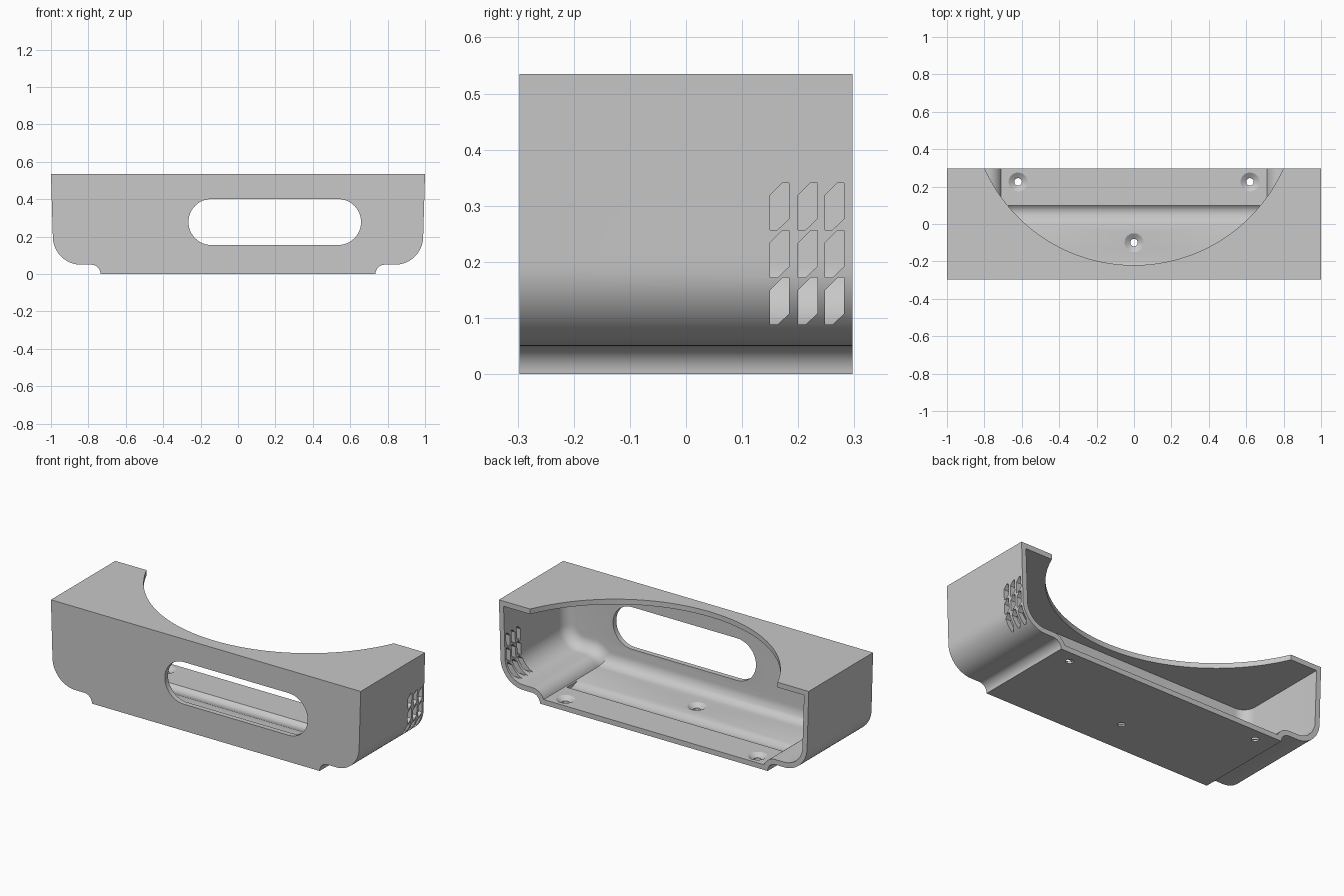
import bpy, bmesh
from math import sin, cos, pi, asin, radians

if "Cube" in bpy.data.objects:
    bpy.data.objects.remove(bpy.data.objects["Cube"])

HEIGHT, HALF_DEPTH, WALL, FILLET = 0.535, 0.297, 0.03, 0.07

grey = bpy.data.materials.new("plain grey")
grey.use_nodes = True
grey.diffuse_color = (0.58, 0.58, 0.58, 1)
grey.node_tree.nodes["Principled BSDF"].inputs["Base Color"].default_value = grey.diffuse_color


def loft(name, sections):
    """Closed solid through matching loops of points."""
    bm = bmesh.new()
    rings = [[bm.verts.new(p) for p in s] for s in sections]
    n = len(rings[0])
    for a, b in zip(rings, rings[1:]):
        for i in range(n):
            j = (i + 1) % n
            bm.faces.new((a[i], a[j], b[j], b[i]))
    bm.faces.new(rings[0])
    bm.faces.new(rings[-1])
    bmesh.ops.recalc_face_normals(bm, faces=bm.faces)
    mesh = bpy.data.meshes.new(name)
    bm.to_mesh(mesh)
    bm.free()
    mesh.materials.append(grey)
    ob = bpy.data.objects.new(name, mesh)
    bpy.context.collection.objects.link(ob)
    return ob


def arc(cx, cy, r, a0, a1, n):
    return [(cx + r * cos(a0 + (a1 - a0) * i / n), cy + r * sin(a0 + (a1 - a0) * i / n))
            for i in range(n + 1)]


def shell_profile(d, top):
    """Cross-section of the body, moved inwards by d."""
    foot = 0.05 + d
    half = arc(0.785, 0, foot, pi - asin(d / foot), pi / 2, 10)
    half += arc(0.84, 0.2, 0.15 - d, -pi / 2, 0, 16)
    half.append((1 - d, top))
    return half + [(-x, z) for x, z in reversed(half)]


def at_y(points, y):
    return [(x, y, z) for x, z in points]


def at_z(points, z):
    return [(x, y, z) for x, y in points]


# Outer body
body = loft("housing", [at_y(shell_profile(0, HEIGHT), y) for y in (-HALF_DEPTH, HALF_DEPTH)])
cutters = []

# Cavity, open at the back, with a rounded front edge
sections = []
for i in range(9):
    t = pi / 2 * i / 8
    y = -HALF_DEPTH + WALL + FILLET * (1 - sin(t))
    sections.append(at_y(shell_profile(WALL + FILLET * (1 - cos(t)), HEIGHT - WALL), y))
sections.reverse()
sections.append(at_y(shell_profile(WALL, HEIGHT - WALL), 0.4))
cutters.append(loft("cavity_cutter", sections))

# Round cut-out in the top plate
circle = arc(0, 0.655, 0.875, 0, 2 * pi, 160)[:-1]
cutters.append(loft("top_cutter", [at_z(circle, z) for z in (0.45, 0.6)]))

# Rounded slot in the front
slot = arc(0.535, 0.278, 0.123, -pi / 2, pi / 2, 24) + arc(-0.142, 0.278, 0.123, pi / 2, 3 * pi / 2, 24)
cutters.append(loft("slot_cutter", [at_y(slot, y) for y in (-0.4, -0.15)]))

# Shallow channel along the floor
channel = [(0.1, 0.04), (0.1, WALL)]
for i in range(1, 8):
    channel.append((0.1 - 0.1 * i / 8, WALL - 0.018 * sin(pi * (i / 8) ** 0.75)))
channel += [(0, WALL), (0, 0.04)]
cutters.append(loft("channel_cutter", [[(x, y, z) for y, z in channel] for x in (-0.7, 0.7)]))

# Countersunk screw holes
for x, y in ((-0.62, 0.225), (0.62, 0.225), (0, -0.1)):
    steps = ((0.02, -0.05), (0.02, 0.01), (0.052, WALL + 0.001), (0.052, 0.04))
    cutters.append(loft("screw_cutter", [at_z(arc(x, y, r, 0, 2 * pi, 32)[:-1], z) for r, z in steps]))

# Slanted vents in one end
vent = [(0, 0), (0.013, 0), (0.034, 0.02), (0.034, 0.084), (0.022, 0.084), (0, 0.062)]
for y0 in (0.15, 0.2, 0.248):
    for z0 in (0.088, 0.172, 0.257):
        cutters.append(loft("vent_cutter", [[(x, y0 + y, z0 + z) for y, z in vent] for x in (0.8, 1.1)]))

# Cut everything out of the body
bpy.ops.object.select_all(action="DESELECT")
bpy.context.view_layer.objects.active = body
body.select_set(True)
for cutter in cutters:
    mod = body.modifiers.new(cutter.name, "BOOLEAN")
    mod.operation, mod.solver, mod.object = "DIFFERENCE", "EXACT", cutter
    bpy.ops.object.modifier_apply(modifier=mod.name)
    bpy.data.objects.remove(cutter)

bpy.ops.object.shade_smooth_by_angle(angle=radians(30))
